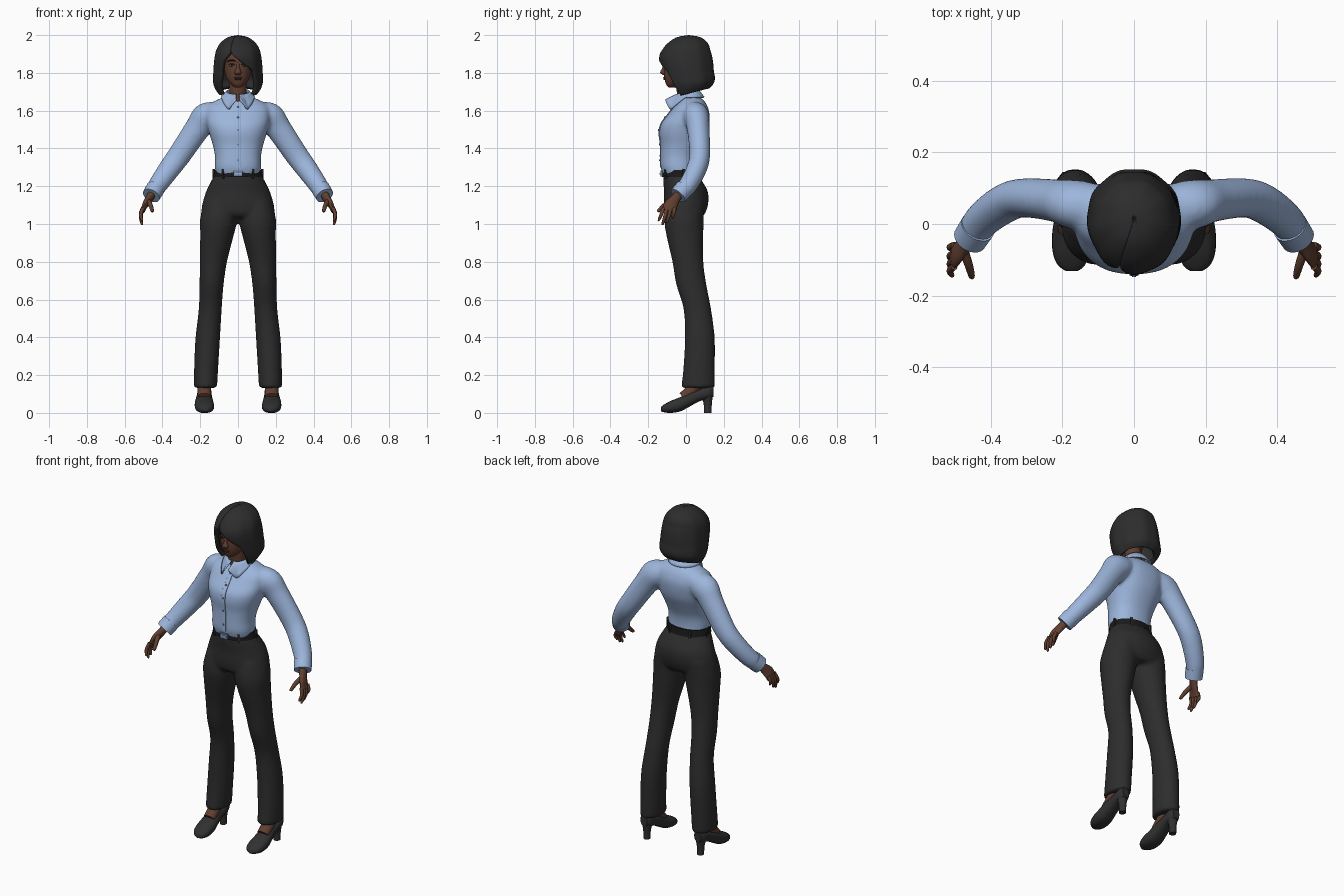
import bpy, bmesh
from math import sin, cos, pi, radians
from mathutils import Vector, Matrix

if "Cube" in bpy.data.objects:
    bpy.data.objects.remove(bpy.data.objects["Cube"], do_unlink=True)

X, Y, Z = Vector((1, 0, 0)), Vector((0, 1, 0)), Vector((0, 0, 1))
made = []


def material(name, r, g, b):
    mat = bpy.data.materials.new(name)
    mat.use_nodes = True
    mat.diffuse_color = (r, g, b, 1)
    bsdf = next(n for n in mat.node_tree.nodes if n.type == 'BSDF_PRINCIPLED')
    bsdf.inputs["Base Color"].default_value = (r, g, b, 1)
    bsdf.inputs["Roughness"].default_value = 0.8
    return mat


skin = material("brown skin", .12, .05, .03)
lip = material("dark lips", .10, .03, .024)
eye_white = material("eye white", .3, .24, .2)
black = material("near black", .01, .01, .01)
hair_mat = material("charcoal hair", .026, .026, .027)
cloth = material("charcoal trousers", .026, .026, .026)
leather = material("dark leather", .03, .03, .03)
blue = material("light blue shirt", .34, .47, .72)
button_mat = material("blue grey buttons", .16, .22, .36)


def spline(rows, steps):
    """Smoothly interpolate rows of numbers."""
    out = []
    for i in range(len(rows) - 1):
        a, b, c, d = (rows[min(max(i + k, 0), len(rows) - 1)] for k in (-1, 0, 1, 2))
        for s in range(steps):
            t = s / steps
            out.append(tuple(q + t * ((r - p) + t * ((2 * p - 5 * q + 4 * r - w)
                       + t * (3 * (q - r) + w - p))) / 2 for p, q, r, w in zip(a, b, c, d)))
    return out + [tuple(rows[-1])]


def add_loft(bm, rows, axis=None, steps=4, sides=24, power=2.0, side=1):
    """Skin oval rings (x, y, z, r1, r2); rings follow the path unless an axis is given."""
    rows = spline(rows, steps)
    centres = [Vector((r[0] * side, r[1], r[2])) for r in rows]
    rings = []
    for i, (c, row) in enumerate(zip(centres, rows)):
        t = axis or (centres[min(i + 1, len(rows) - 1)] - centres[max(i - 1, 0)]).normalized()
        u = (X - t * X.dot(t)).normalized()
        v = t.cross(u)
        ring = []
        for k in range(sides):
            a = 2 * pi * k / sides
            p, q = (abs(w) ** (2 / power) * (1 if w > 0 else -1) for w in (cos(a), sin(a)))
            ring.append(bm.verts.new(c + u * (p * row[3]) + v * (q * row[4])))
        rings.append(ring)
    for lo, hi in zip(rings, rings[1:]):
        for k in range(sides):
            n = (k + 1) % sides
            bm.faces.new((lo[k], lo[n], hi[n], hi[k]))
    bm.faces.new(rings[0][::-1])
    bm.faces.new(rings[-1])


def finish(name, bm, mat, mirror=False, closed=True):
    if closed:
        bmesh.ops.recalc_face_normals(bm, faces=bm.faces)
    mesh = bpy.data.meshes.new(name)
    bm.to_mesh(mesh)
    bm.free()
    mesh.materials.append(mat)
    ob = bpy.data.objects.new(name, mesh)
    bpy.context.scene.collection.objects.link(ob)
    if mirror:
        ob.modifiers.new("mirror", 'MIRROR').use_mirror_merge = False
    made.append(ob)
    return ob


def loft(name, rows, mat, mirror=False, **options):
    bm = bmesh.new()
    add_loft(bm, rows, **options)
    return finish(name, bm, mat, mirror)


def ball(name, place, radii, mat, mirror=False):
    bm = bmesh.new()
    bmesh.ops.create_uvsphere(bm, u_segments=16, v_segments=10, radius=1,
                              matrix=Matrix.Translation(place) @ Matrix.Diagonal((*radii, 1)))
    return finish(name, bm, mat, mirror)


def box(name, place, size, mat, turn=0, mirror=False):
    bm = bmesh.new()
    bmesh.ops.create_cube(bm, size=1, matrix=Matrix.Translation(place)
                          @ Matrix.Rotation(turn, 4, 'Z') @ Matrix.Diagonal((*size, 1)))
    return finish(name, bm, mat, mirror)


def sheet(name, grid, mat, thickness, offset):
    """Thick surface from rows of points."""
    bm = bmesh.new()
    rows = [[bm.verts.new(p) for p in line] for line in grid]
    for hi, lo in zip(rows, rows[1:]):
        for k in range(len(hi) - 1):
            bm.faces.new((hi[k], lo[k], lo[k + 1], hi[k + 1]))
    ob = finish(name, bm, mat, closed=False)
    solid = ob.modifiers.new("thickness", 'SOLIDIFY')
    solid.thickness, solid.offset = thickness, offset
    return ob


def blend(ob, voxel, rounds):
    """Fuse overlapping volumes into one soft garment."""
    remesh = ob.modifiers.new("fuse", 'REMESH')
    remesh.mode, remesh.voxel_size, remesh.use_smooth_shade = 'VOXEL', voxel, True
    soft = ob.modifiers.new("soften", 'SMOOTH')
    soft.factor, soft.iterations = 0.5, rounds


# Shirt: torso and sleeves fused
torso = [(0, -.03, 1.25, .116, .088), (0, -.04, 1.30, .122, .094), (0, -.037, 1.36, .122, .098),
         (0, -.025, 1.42, .134, .11), (0, -.015, 1.48, .153, .126), (0, -.005, 1.53, .165, .127),
         (0, .015, 1.58, .17, .11), (0, .025, 1.62, .165, .09), (0, .03, 1.65, .125, .068),
         (0, .02, 1.675, .07, .05), (0, .015, 1.69, .045, .04)]
sleeve = [(.10, .045, 1.585, .06, .065), (.165, .055, 1.567, .078, .068), (.215, .065, 1.505, .068, .06),
          (.31, .073, 1.365, .062, .055), (.365, .055, 1.29, .058, .054), (.425, .01, 1.205, .051, .05),
          (.452, -.03, 1.162, .045, .045)]
bm = bmesh.new()
add_loft(bm, torso, axis=Z, power=2.3, sides=40)
for side in (1, -1):
    add_loft(bm, sleeve, side=side)
blend(finish("shirt", bm, blue), .01, 7)
loft("cuffs", [(.437, -.008, 1.188, .05, .05), (.459, -.042, 1.15, .048, .048)], blue, True, steps=1)

# Button placket down the chest
front = [(0, cy - ry, z) for _, cy, z, _, ry in torso[1:9]]
loft("placket", [(*p, .013, .004) for p in front], blue, power=5)
for x, y, z in spline(front, 3)[2:20:4]:
    loft("button", [(x, y - .008, z, .005, .005), (x, y, z, .005, .005)], button_mat, axis=Y, steps=1, sides=12)

# Collar with two pointed flaps
grid = []
for t in (0, .25, .5, .75, 1):
    line = []
    for deg in range(7, 354, 5):
        a, d = radians(deg), min(deg, 360 - deg)
        dip = d / 35 if d < 35 else max(0, 1 - (d - 35) / 45)
        top = Vector((.06 * sin(a), .005 - .056 * cos(a), 1.7 - .015 * cos(a)))
        low = Vector((.088 * sin(a), .01 - (.085 + .035 * max(0, cos(a))) * cos(a), 1.67 - .065 * dip))
        line.append(top.lerp(low, t))
    grid.append(line)
sheet("collar", grid, blue, .008, 0)

# Trousers: hips and legs fused
hips = [(0, -.03, 1.265, .122, .09), (0, -.015, 1.22, .146, .105), (0, 0, 1.17, .17, .116),
        (0, 0, 1.11, .188, .118), (0, -.005, 1.06, .195, .108), (0, -.005, 1.035, .185, .09)]
leg = [(.095, 0, 1.12, .085, .10), (.101, -.01, 1.03, .099, .104), (.11, -.007, .95, .09, .099),
       (.13, .01, .8, .072, .082), (.14, .028, .68, .064, .08), (.147, .06, .55, .061, .073),
       (.16, .073, .4, .065, .079), (.168, .07, .25, .064, .083), (.172, .064, .132, .061, .089)]
bm = bmesh.new()
add_loft(bm, hips, axis=Z, sides=40)
for side in (1, -1):
    add_loft(bm, leg, axis=Z, side=side, sides=32)
blend(finish("trousers", bm, cloth), .01, 6)

# Belt, loops and buckle
loft("belt", [(0, -.028, 1.248, .131, .1), (0, -.03, 1.287, .124, .096)], black, axis=Z, steps=1, sides=48)
for deg in (38, 100, 150):
    a = radians(deg)
    box("belt_loops", (.13 * sin(a), -.029 - .1 * cos(a), 1.266), (.012, .012, .05), cloth, a, True)
box("buckle", (0, -.13, 1.267), (.05, .012, .032), button_mat)
box("buckle_bar", (0, -.133, 1.267), (.036, .012, .008), blue)

# Shoes, heels and insteps
shoe = [(.174, -.132, .02, .016, .012), (.175, -.115, .024, .038, .021), (.177, -.08, .032, .05, .032),
        (.179, -.03, .046, .05, .038), (.179, .02, .072, .043, .038), (.178, .07, .093, .039, .032),
        (.178, .12, .11, .036, .036), (.178, .145, .115, .022, .03)]
loft("shoes", shoe, leather, True, axis=Y, power=2.4)
loft("shoe_heels", [(.178, .115, 0, .019, .02), (.178, .115, .05, .021, .022), (.178, .11, .1, .032, .033)],
     leather, True, axis=Z)
loft("insteps", [(.178, .09, .2, .034, .04), (.178, .04, .13, .036, .035), (.178, -.018, .083, .034, .026)],
     skin, True)

# Hands: palm, four fingers and thumb
loft("palms", [(.45, -.03, 1.17, .024, .024), (.47, -.055, 1.135, .02, .026), (.492, -.08, 1.1, .015, .036),
               (.505, -.09, 1.068, .011, .036)], skin, True, sides=16)
for base, tip, drop in ((-.06, -.07, 1.03), (-.08, -.1, 1.005), (-.1, -.123, .995), (-.119, -.143, 1.015)):
    loft("fingers", [(.503, base, 1.085, .01, .01), (.515, (base + tip) / 2, (1.085 + drop) / 2, .0095, .0095),
                     (.509, tip, drop + .008, .007, .007), (.507, tip, drop, .003, .003)],
         skin, True, sides=10)
loft("thumbs", [(.478, -.07, 1.125, .014, .014), (.463, -.112, 1.1, .012, .013), (.454, -.145, 1.07, .009, .009),
                (.453, -.15, 1.064, .004, .004)], skin, True, sides=12)

# Head, neck and face
loft("neck", [(0, .01, 1.6, .05, .05), (0, 0, 1.68, .046, .047), (0, -.01, 1.77, .045, .045)], skin, axis=Z)
loft("head", [(0, -.075, 1.722, .012, .015), (0, -.068, 1.735, .032, .035), (0, -.052, 1.76, .054, .06),
              (0, -.037, 1.79, .067, .08), (0, -.025, 1.84, .077, .092), (0, -.018, 1.88, .079, .1),
              (0, -.01, 1.93, .07, .09), (0, 0, 1.965, .045, .06)], skin, axis=Z, sides=32)
loft("nose", [(0, -.108, 1.86, .008, .01), (0, -.114, 1.825, .01, .013), (0, -.119, 1.802, .018, .018),
              (0, -.114, 1.79, .013, .01)], skin, axis=Z, sides=16)
ball("upper_lip", (0, -.111, 1.775), (.022, .01, .005), lip)
ball("lower_lip", (0, -.109, 1.767), (.019, .011, .006), lip)
ball("eyes", (.033, -.106, 1.84), (.014, .007, .006), eye_white, True)
ball("irises", (.033, -.11, 1.84), (.006, .005, .006), black, True)
loft("eyelashes", [(.017, -.115, 1.843, .002, .002), (.033, -.114, 1.848, .003, .003),
                   (.05, -.101, 1.843, .002, .002)], black, True, sides=8)
loft("eyebrows", [(.014, -.118, 1.862, .003, .003), (.036, -.112, 1.868, .004, .004),
                  (.056, -.095, 1.86, .002, .002)], black, True, sides=8)

# Bob of hair with a side parting: z, centre y, radii, right and left edge angles
bob = [(2.0, .015, .002, .002, -20, -20), (1.988, .015, .055, .065, -20, -20), (1.955, .01, .096, .108, -20, -20),
       (1.92, .002, .115, .128, -20, -20), (1.895, 0, .121, .138, -26, -14), (1.87, .001, .125, .142, -36, 2),
       (1.84, .005, .128, .142, -42, 19), (1.81, .01, .13, .139, -44, 37), (1.77, .017, .131, .137, -46, 45),
       (1.73, .023, .13, .13, -50, 49), (1.695, .026, .119, .116, -54, 53), (1.668, .026, .104, .1, -58, 57)]
grid = []
for z, cy, rx, ry, right, left in spline(bob, 3):
    line = []
    for k in range(65):
        a = radians(left + (360 + right - left) * k / 64)
        lock = 1 + .012 * cos(9 * a)
        lift = .05 * max(0, 1.8 - z) / .13 * (1 - cos(a)) / 2
        line.append((rx * lock * sin(a), cy - ry * lock * cos(a), z + lift))
    grid.append(line)
sheet("hair", grid, hair_mat, .022, -1)

# Smooth shading with crisp rims
bpy.ops.object.select_all(action='DESELECT')
for ob in made:
    ob.select_set(True)
bpy.context.view_layer.objects.active = made[0]
bpy.ops.object.shade_smooth_by_angle(angle=radians(50))
